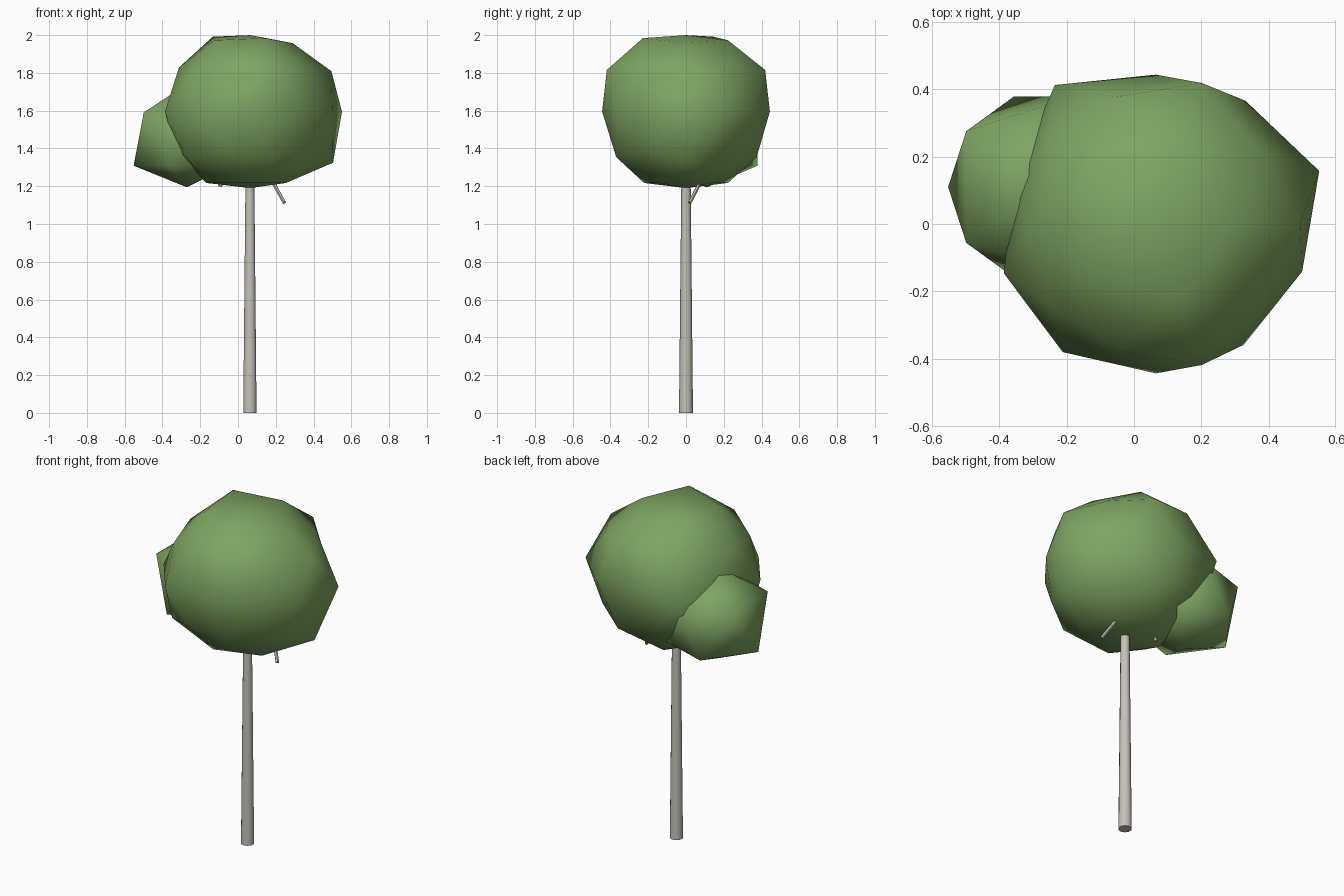
import bpy, math
from mathutils import Vector

if "Cube" in bpy.data.objects:
    bpy.data.objects.remove(bpy.data.objects["Cube"])


def material(name, rgb):
    m = bpy.data.materials.new(name)
    m.diffuse_color = (*rgb, 1)
    m.use_nodes = True
    m.node_tree.nodes["Principled BSDF"].inputs["Base Color"].default_value = m.diffuse_color
    return m


LEAF = material("leaf_green", (0.21, 0.37, 0.12))
BARK = material("pale_bark", (0.56, 0.54, 0.48))


def finish(ob, name, mat, smooth_angle):
    ob.name = name
    ob.data.materials.append(mat)
    bpy.ops.object.shade_smooth_by_angle(angle=math.radians(smooth_angle))


def leaf_blob(name, centre, radius, subdivisions, bumps):
    """Icosphere whose vertices nearest the given directions are pushed in or out."""
    bpy.ops.mesh.primitive_ico_sphere_add(subdivisions=subdivisions, radius=radius, location=centre)
    ob = bpy.context.object
    for direction, factor in bumps:
        d = Vector(direction).normalized()
        v = max(ob.data.vertices, key=lambda p: p.co.normalized().dot(d))
        v.co *= factor
    finish(ob, name, LEAF, 80)


def rod(name, a, b, r1, r2, sides):
    a, b = Vector(a), Vector(b)
    bpy.ops.mesh.primitive_cone_add(vertices=sides, radius1=r1, radius2=r2,
                                    depth=(b - a).length, location=(a + b) / 2)
    ob = bpy.context.object
    ob.rotation_euler = (b - a).to_track_quat('Z', 'Y').to_euler()
    finish(ob, name, BARK, 50)


def ring(deg, z=0):
    a = math.radians(deg)
    r = math.sqrt(1 - z * z)
    return (r * math.cos(a), r * math.sin(a), z)


# Main crown with its irregular bulges
leaf_blob("main_crown", (0.065, 0, 1.595), 0.444, 2, [
    ((0, 0, 1), 0.912), ((0, 0, -1), 0.912),
    (ring(18), 1.15), (ring(-18), 1.03), (ring(54), 1.02),
    (ring(126), 1.15), (ring(198), 1.07), (ring(234), 1.06),
    (ring(0, -0.526), 1.16), (ring(0, 0.447), 1.08),
    (ring(72, 0.447), 1.11), (ring(288, 0.447), 1.11),
    (ring(144, 0.85), 1.05), (ring(288, 0.85), 1.03), (ring(0, 0.85), 0.96),
    (ring(108, 0.526), 1.05), (ring(252, 0.526), 1.04),
    (ring(72, -0.526), 1.04), (ring(288, -0.526), 1.03),
    (ring(144, -0.526), 1.04), (ring(216, -0.526), 1.08),
])

# Small side crown
leaf_blob("side_crown", (-0.27, 0.11, 1.45), 0.316, 1, [
    ((0, 0, 1), 0.92), ((0, 0, -1), 0.81),
    (ring(0, 0.447), 0.9),
])

# Trunk and the two twig stubs under the leaves
rod("trunk", (0.063, 0, 0), (0.063, 0, 1.3), 0.037, 0.024, 10)
rod("right_twig", (0.245, 0.02, 1.113), (0.175, 0.085, 1.24), 0.010, 0.010, 6)
rod("left_twig", (-0.095, 0.07, 1.197), (-0.07, 0.07, 1.29), 0.010, 0.010, 6)
